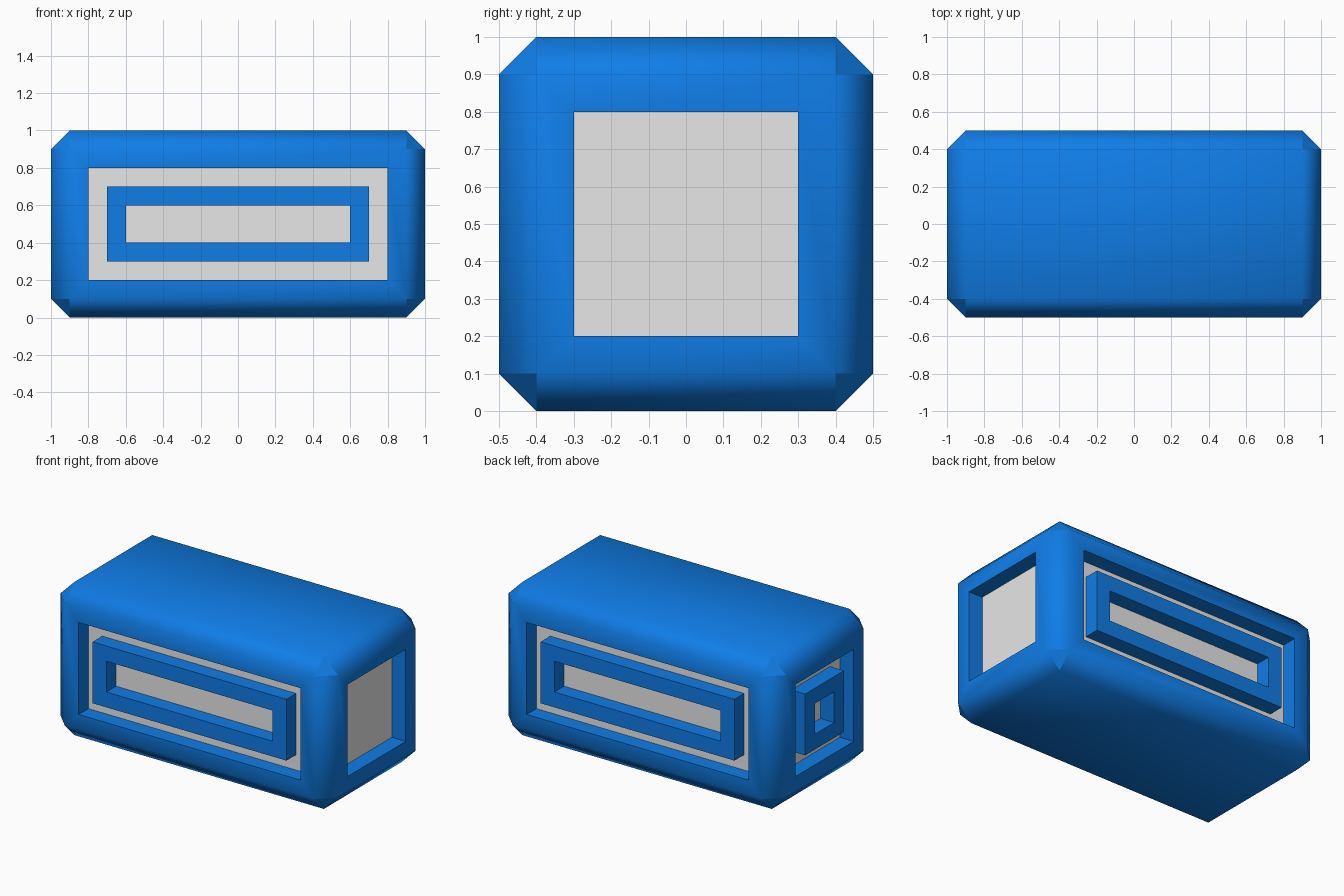
import bpy
import bmesh
import math
from mathutils import Matrix, Vector

default = bpy.data.objects.get("Cube")
if default:
    bpy.data.objects.remove(default, do_unlink=True)

STEP = 0.1  # shared chamfer, border and recess size


def make_material(name, rgb):
    mat = bpy.data.materials.new(name)
    mat.use_nodes = True
    color = (*rgb, 1.0)
    mat.diffuse_color = color
    mat.node_tree.nodes["Principled BSDF"].inputs["Base Color"].default_value = color
    return mat


blue = make_material("bright_blue", (0.005, 0.205, 0.8))
grey = make_material("light_grey", (0.8, 0.8, 0.8))


def add_object(name, bm, materials):
    mesh = bpy.data.meshes.new(name)
    bm.to_mesh(mesh)
    bm.free()
    for mat in materials:
        mesh.materials.append(mat)
    obj = bpy.data.objects.new(name, mesh)
    bpy.context.collection.objects.link(obj)
    return obj


# Chamfered body with a recessed grey panel on all four upright sides
bm = bmesh.new()
bmesh.ops.create_cube(bm, size=1, matrix=Matrix.Translation((0, 0, 0.5)) @ Matrix.Diagonal((2, 1, 1, 1)))
bmesh.ops.bevel(bm, geom=bm.edges[:], offset=STEP, segments=1, affect='EDGES', clamp_overlap=False)
bm.normal_update()
sides = [f for f in bm.faces if max(abs(f.normal.x), abs(f.normal.y)) > 0.99]
for thickness, depth in ((STEP, 0), (0, -STEP)):
    bmesh.ops.inset_individual(bm, faces=sides, thickness=thickness, depth=depth, use_even_offset=True)
    bm.normal_update()
for face in sides:
    face.material_index = 1

# Soft chamfers, flat corner triangles and crisp recess edges
for face in bm.faces:
    face.smooth = len(face.verts) > 3
for edge in bm.edges:
    edge.smooth = edge.calc_face_angle(0) < math.radians(50)
add_object("body", bm, [blue, grey])


# Raised rectangular frames, flush with the side they sit in
def add_frame(name, width, height, distance, turn):
    bm = bmesh.new()
    corners = [(-1, -1), (1, -1), (1, 1), (-1, 1)]
    panel = bm.faces.new([bm.verts.new((x * width / 2, -distance, 0.5 + z * height / 2))
                          for x, z in corners])
    bm.normal_update()
    rim = bmesh.ops.inset_individual(bm, faces=[panel], thickness=STEP, use_even_offset=True)["faces"]
    bmesh.ops.delete(bm, geom=[panel], context='FACES')
    out = bmesh.ops.extrude_face_region(bm, geom=rim)["geom"]
    bmesh.ops.translate(bm, verts=[v for v in out if isinstance(v, bmesh.types.BMVert)],
                        vec=Vector((0, -STEP, 0)))
    bmesh.ops.recalc_face_normals(bm, faces=bm.faces[:])
    bmesh.ops.rotate(bm, verts=bm.verts[:], cent=(0, 0, 0),
                     matrix=Matrix.Rotation(math.radians(turn), 3, 'Z'))
    add_object(name, bm, [blue])


add_frame("front_frame", 1.4, 0.4, 0.4, 0)
add_frame("back_frame", 1.4, 0.4, 0.4, 180)
add_frame("right_frame", 0.4, 0.4, 0.9, -90)
